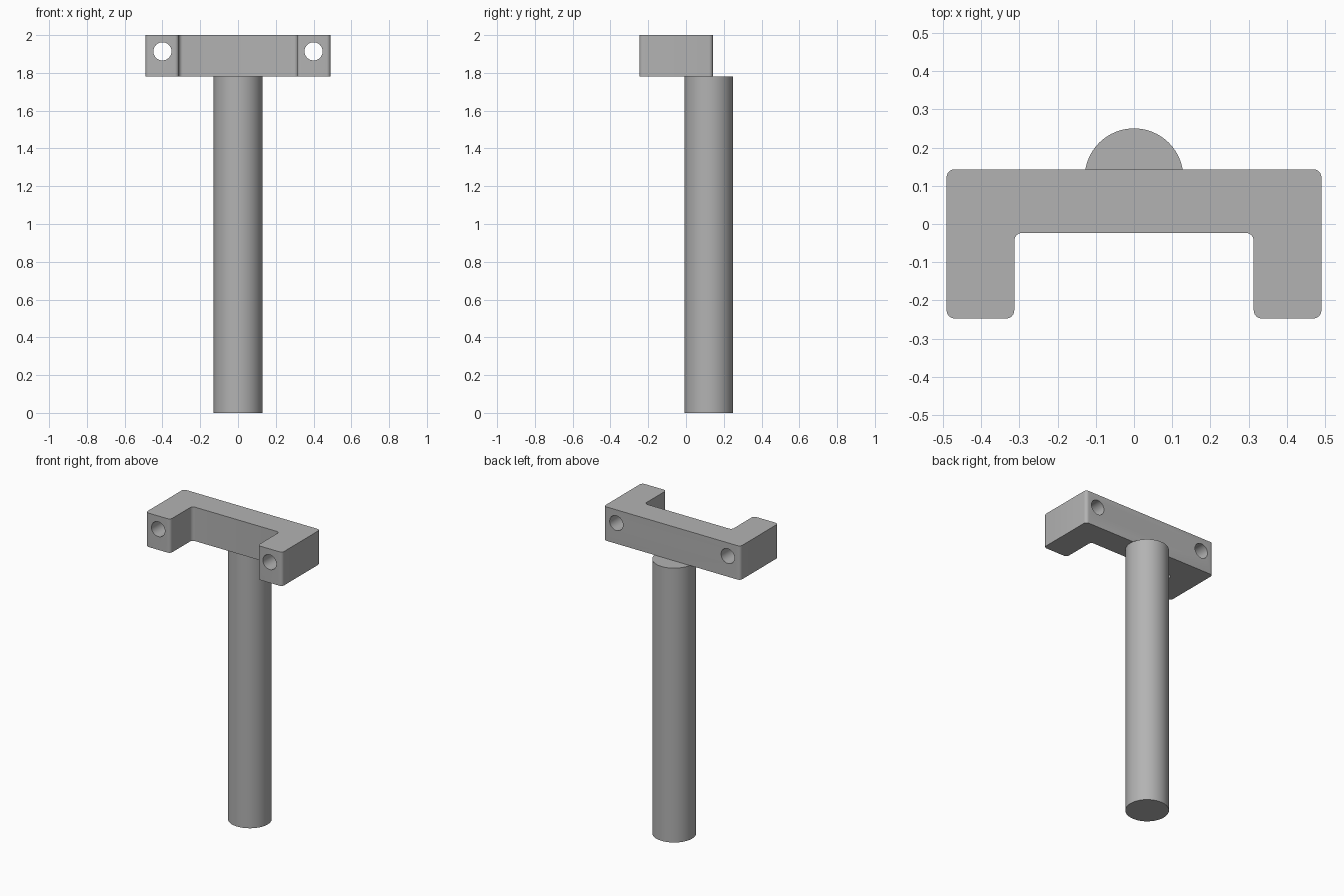
import bpy, bmesh, math

if "Cube" in bpy.data.objects:
    bpy.data.objects.remove(bpy.data.objects["Cube"])

grey = bpy.data.materials.new("plain grey")
grey.use_nodes = True
colour = (0.45, 0.45, 0.45, 1)
grey.diffuse_color = colour
grey.node_tree.nodes["Principled BSDF"].inputs["Base Color"].default_value = colour

BASE, TOP = 1.78, 2.0
BACK, FRONT = 0.143, -0.247


def activate(obj):
    bpy.ops.object.select_all(action='DESELECT')
    obj.select_set(True)
    bpy.context.view_layer.objects.active = obj


def smooth(obj):
    activate(obj)
    bpy.ops.object.shade_smooth_by_angle(angle=math.radians(30))


def cylinder(name, radius, depth, location, rotation=(0, 0, 0)):
    bpy.ops.mesh.primitive_cylinder_add(vertices=64, radius=radius, depth=depth,
                                        location=location, rotation=rotation)
    obj = bpy.context.object
    obj.name = name
    obj.data.materials.append(grey)
    return obj


# Round post
post = cylinder("post", 0.129, BASE, (0, 0.121, BASE / 2))
smooth(post)

# U-shaped bracket: mirrored half profile, extruded, upright corners rounded
half = [(0.313, -0.023), (0.313, FRONT), (0.49, FRONT), (0.49, BACK)]
outline = half + [(-x, y) for x, y in reversed(half)]
bm = bmesh.new()
face = bm.faces.new([bm.verts.new((x, y, BASE)) for x, y in outline])
extruded = bmesh.ops.extrude_face_region(bm, geom=[face])["geom"]
bmesh.ops.translate(bm, vec=(0, 0, TOP - BASE),
                    verts=[v for v in extruded if isinstance(v, bmesh.types.BMVert)])
upright = [e for e in bm.edges if abs(e.verts[0].co.z - e.verts[1].co.z) > 0.1]
bmesh.ops.bevel(bm, geom=upright, offset=0.021, segments=6, profile=0.5, affect='EDGES')
bmesh.ops.recalc_face_normals(bm, faces=bm.faces)
mesh = bpy.data.meshes.new("bracket")
bm.to_mesh(mesh)
bm.free()
mesh.materials.append(grey)
bracket = bpy.data.objects.new("bracket", mesh)
bpy.context.collection.objects.link(bracket)

# Bolt holes running front to back through both arms
for side in (-1, 1):
    cutter = cylinder("hole_cutter", 0.048, 1, (side * 0.4, 0, 1.914),
                      (math.pi / 2, 0, 0))
    cutter.hide_render = True
    cut = bracket.modifiers.new("bolt hole", 'BOOLEAN')
    cut.operation = 'DIFFERENCE'
    cut.solver = 'EXACT'
    cut.object = cutter
    activate(bracket)
    bpy.ops.object.modifier_apply(modifier=cut.name)
    bpy.data.objects.remove(cutter)
smooth(bracket)
